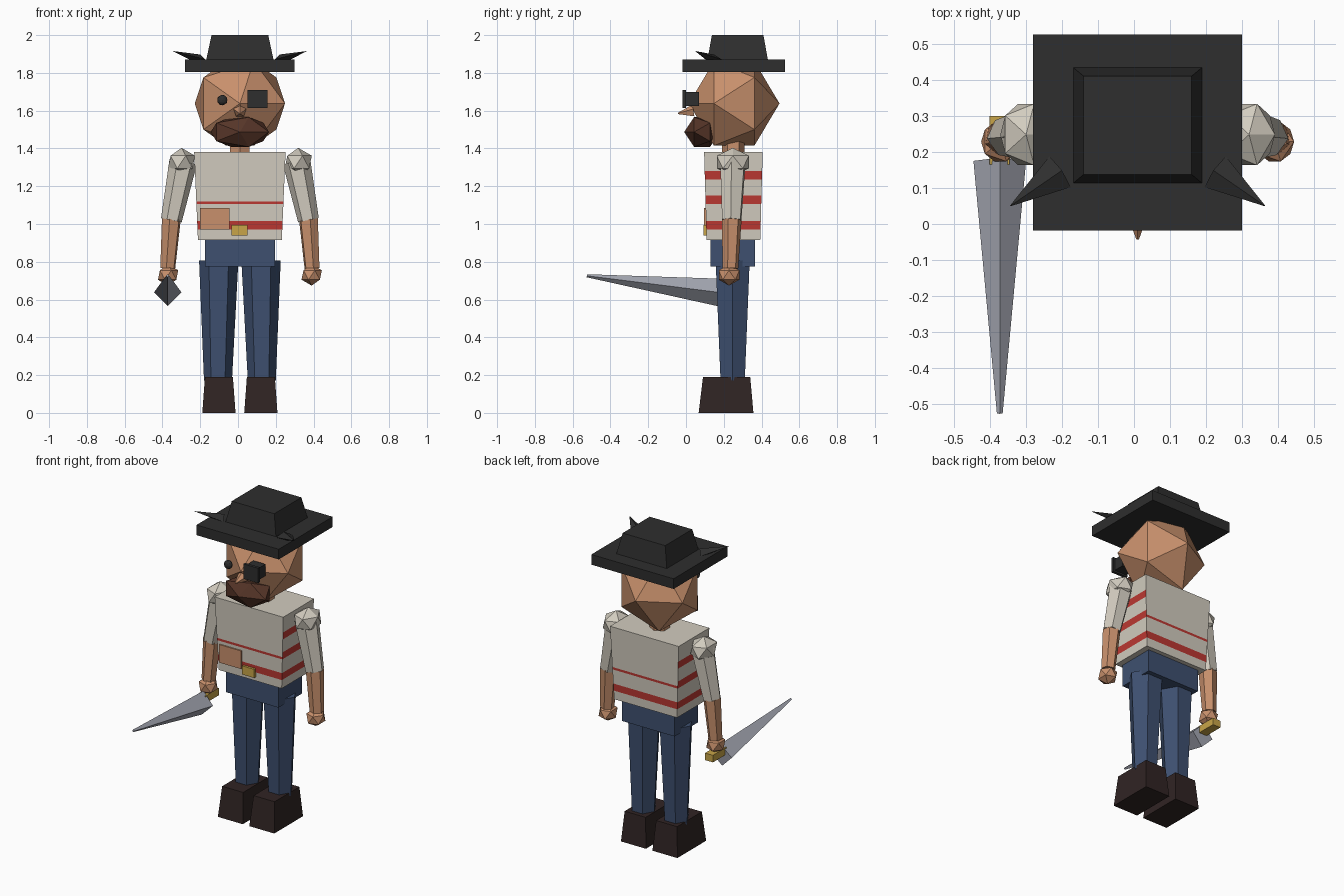
import bpy, bmesh, math
from mathutils import Vector, Matrix

if "Cube" in bpy.data.objects:
    bpy.data.objects.remove(bpy.data.objects["Cube"])

CX = 0.01  # mirror plane of the figure


def mat(name, r, g, b):
    m = bpy.data.materials.new(name)
    lin = [((c / 255 + 0.055) / 1.055) ** 2.4 for c in (r, g, b)]
    m.diffuse_color = (*lin, 1)
    m.use_nodes = True
    m.node_tree.nodes["Principled BSDF"].inputs["Base Color"].default_value = m.diffuse_color
    return m


SKIN = mat("skin", 200, 144, 108)
SHIRT = mat("shirt_cream", 210, 204, 191)
RED = mat("stripe_red", 188, 56, 50)
BLUE = mat("trouser_blue", 62, 80, 112)
BOOT = mat("boot_brown", 48, 36, 35)
BLACK = mat("hat_black", 46, 46, 46)
HAIR = mat("beard_brown", 86, 53, 40)
GOLD = mat("gold", 200, 165, 72)
STEEL = mat("steel", 164, 167, 178)


def finish(name, bm, *mats):
    bmesh.ops.recalc_face_normals(bm, faces=bm.faces)
    me = bpy.data.meshes.new(name)
    bm.to_mesh(me)
    bm.free()
    for m in mats:
        me.materials.append(m)
    ob = bpy.data.objects.new(name, me)
    bpy.context.collection.objects.link(ob)
    return ob


def rings(name, levels, *mats, rule=None):
    """Stack of rectangles (z, x0, x1, y0, y1), skinned and capped."""
    bm = bmesh.new()
    loops = []
    for z, x0, x1, y0, y1 in levels:
        loops.append([bm.verts.new(p) for p in
                      ((x0, y0, z), (x1, y0, z), (x1, y1, z), (x0, y1, z))])
    bm.faces.new(loops[0][::-1])
    bm.faces.new(loops[-1])
    for a, b in zip(loops, loops[1:]):
        for i in range(4):
            j = (i + 1) % 4
            f = bm.faces.new((a[i], a[j], b[j], b[i]))
            if rule:
                z = (a[0].co.z + b[0].co.z) / 2
                f.material_index = rule(z, i % 2 == 1)
    return finish(name, bm, *mats)


def box(name, x0, x1, y0, y1, z0, z1, m):
    return rings(name, [(z0, x0, x1, y0, y1), (z1, x0, x1, y0, y1)], m)


def ball(name, center, radii, m, sub=1, pole_forward=False):
    bm = bmesh.new()
    bmesh.ops.create_icosphere(bm, subdivisions=sub, radius=1)
    if pole_forward:
        bm.transform(Matrix.Rotation(math.pi / 2, 4, 'X'))
    bm.transform(Matrix.Translation(center) @ Matrix.Diagonal((*radii, 1)))
    return finish(name, bm, m)


def tube(name, p, q, r0, r1, m, sides=6, spin=0.0, squash=1.0):
    """Straight tapered prism from p to q."""
    p, q = Vector(p), Vector(q)
    d = q - p
    bm = bmesh.new()
    bmesh.ops.create_cone(bm, cap_ends=True, segments=sides, radius1=r0,
                          radius2=r1, depth=d.length)
    bm.transform(Matrix.Translation((p + q) / 2)
                 @ d.to_track_quat('Z', 'Y').to_matrix().to_4x4()
                 @ Matrix.Diagonal((1, squash, 1, 1))
                 @ Matrix.Rotation(spin, 4, 'Z'))
    return finish(name, bm, m)


# Hat: brim, crown and two side spikes
box("hat_brim", -0.28, 0.30, -0.018, 0.525, 1.805, 1.87, BLACK)
rings("hat_crown", [(1.86, -0.17, 0.19, 0.112, 0.435),
                    (2.0, -0.14, 0.16, 0.137, 0.41)], BLACK)

# Head
ball("head", (CX, 0.255, 1.638), (0.267, 0.24, 0.262), SKIN, pole_forward=True)
ball("beard", (CX, 0.085, 1.487), (0.172, 0.095, 0.092), HAIR, pole_forward=True)
tube("nose", (CX, 0.04, 1.598), (CX, -0.042, 1.585), 0.035, 0.004, SKIN, sides=5)
ball("eye", (-0.083, 0.02, 1.656), (0.028, 0.02, 0.028), BLACK, sub=2)
box("eye_patch", 0.05, 0.155, -0.018, 0.0, 1.615, 1.71, BLACK)
box("eye_patch_pad", 0.06, 0.145, -0.001, 0.07, 1.625, 1.70, BLACK)
tube("neck", (CX, 0.25, 1.34), (CX, 0.25, 1.45), 0.06, 0.06, SKIN)


# Striped shirt: stripes are thinner on the front and back than on the sides
def stripe(z, side):
    low = 0.97 < z < 1.015
    thin = 1.105 < z < 1.12
    wide = 1.105 < z < 1.15 or 1.235 < z < 1.28
    return int(low or thin or (side and wide))


levels = []
for z in (0.915, 0.97, 1.015, 1.105, 1.12, 1.15, 1.235, 1.28, 1.38):
    t = (z - 0.915) / 0.465
    hx, hy = 0.222 + 0.02 * t, 0.142 + 0.013 * t
    levels.append((z, CX - hx, CX + hx, 0.251 - hy, 0.251 + hy))
rings("shirt", levels, SHIRT, RED, rule=stripe)
box("pouch", -0.2, -0.045, 0.096, 0.14, 0.97, 1.085, SKIN)
box("buckle", -0.035, 0.05, 0.092, 0.14, 0.94, 0.995, GOLD)

# Hips
box("hips", -0.175, 0.195, 0.13, 0.365, 0.775, 0.93, BLUE)

# Paired parts
for s, side in ((-1, "left"), (1, "right")):
    def P(x, y, z):
        return (CX + s * x, y, z)

    tube(side + "_hat_spike", P(0.215, 0.145, 1.872), P(0.353, 0.05, 1.915),
         0.052, 0.001, BLACK, sides=4, squash=0.5)
    tube(side + "_leg", P(0.112, 0.247, 0.805), P(0.116, 0.247, 0.17),
         0.104, 0.074, BLUE)
    bx = CX + s * 0.111
    rings(side + "_boot", [(0, bx - 0.088, bx + 0.088, 0.067, 0.357),
                           (0.19, bx - 0.074, bx + 0.074, 0.09, 0.34)], BOOT)
    ball(side + "_shoulder", P(0.309, 0.248, 1.328), (0.08, 0.1, 0.075), SHIRT)
    tube(side + "_sleeve", P(0.30, 0.248, 1.33), P(0.363, 0.242, 1.02),
         0.074, 0.056, SHIRT)
    tube(side + "_forearm", P(0.363, 0.242, 1.025), P(0.382, 0.235, 0.765),
         0.053, 0.042, SKIN)
    ball(side + "_hand", P(0.38, 0.228, 0.73), (0.06, 0.064, 0.056), SKIN)

# Sword: four-sided blade and gold grip
tube("blade", (-0.372, 0.175, 0.638), (-0.372, -0.525, 0.726), 0.073, 0.008,
     STEEL, sides=4)
box("sword_grip", -0.4, -0.345, 0.165, 0.3, 0.645, 0.69, GOLD)
